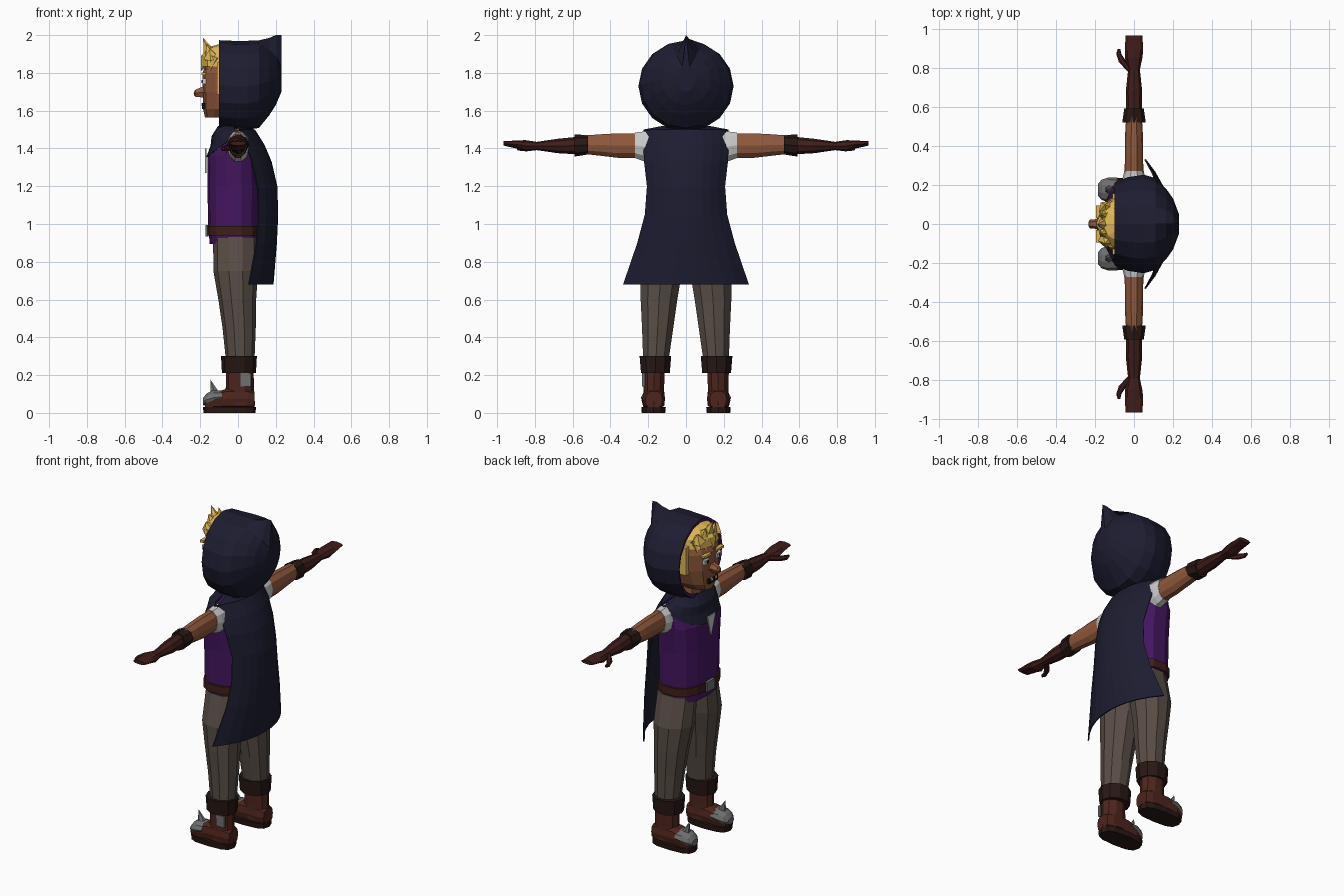
import bpy, bmesh, math
from mathutils import Vector

if "Cube" in bpy.data.objects:
    bpy.data.objects.remove(bpy.data.objects["Cube"])

MATS = {}
COL = dict(navy=(.012, .012, .03), purple=(.06, .008, .12), skin=(.28, .10, .045), glove=(.05, .012, .01),
           cuff=(.02, .009, .007), pants=(.10, .075, .06), boot=(.075, .018, .012), white=(.6, .6, .6),
           steel=(.16, .16, .16), gold=(.75, .48, .09), belt=(.05, .014, .01), black=(.01, .006, .006))


def mat(key):
    if key not in MATS:
        MATS[key] = bpy.data.materials.new(key)
        MATS[key].diffuse_color = (*COL[key], 1)
    return MATS[key]


def finish(name, bm, color, mirror=False, thick=0, lining=None):
    bmesh.ops.recalc_face_normals(bm, faces=bm.faces)
    me = bpy.data.meshes.new(name)
    bm.to_mesh(me)
    bm.free()
    ob = bpy.data.objects.new(name, me)
    bpy.context.collection.objects.link(ob)
    me.materials.append(mat(color))
    if lining:
        me.materials.append(mat(lining))
    if thick:
        s = ob.modifiers.new("thickness", 'SOLIDIFY')
        s.thickness, s.offset = thick, -1
        if lining:
            s.material_offset = s.material_offset_rim = 1
    if mirror:
        m = ob.modifiers.new("mirror", 'MIRROR')
        m.use_axis = (False, True, False)
    return ob


def loft(name, axis, rings, color, n=10, p=2, caps=(True, True), tweak=None, **kw):
    """Rings are (position, centre1, centre2, radius1, radius2) along an axis; p squares the section."""
    bm = bmesh.new()
    rows = []
    for t, c1, c2, r1, r2 in rings:
        row = []
        for i in range(n):
            a = 2 * math.pi * i / n
            c, s = math.cos(a), math.sin(a)
            u = c1 + r1 * math.copysign(abs(c) ** (2 / p), c)
            v = c2 + r2 * math.copysign(abs(s) ** (2 / p), s)
            co = {'x': (t, u, v), 'y': (u, t, v), 'z': (u, v, t)}[axis]
            row.append(bm.verts.new(tweak(Vector(co)) if tweak else co))
        rows.append(row)
    for a, b in zip(rows, rows[1:]):
        for i in range(n):
            j = (i + 1) % n
            bm.faces.new((a[i], a[j], b[j], b[i]))
    for row, cap in zip((rows[0], rows[-1]), caps):
        if cap:
            bm.faces.new(row)
    return finish(name, bm, color, **kw)


def patch(name, fn, nu, nv, color, **kw):
    """Open sheet from fn(u in -1..1, row)."""
    bm = bmesh.new()
    g = [[bm.verts.new(fn(-1 + 2 * i / nu, j)) for i in range(nu + 1)] for j in range(nv)]
    for j in range(nv - 1):
        for i in range(nu):
            bm.faces.new((g[j][i], g[j][i + 1], g[j + 1][i + 1], g[j + 1][i]))
    return finish(name, bm, color, **kw)


def box(name, loc, size, color, **kw):
    bm = bmesh.new()
    bmesh.ops.create_cube(bm, size=1)
    for v in bm.verts:
        v.co = Vector(loc) + Vector(a * b for a, b in zip(v.co, size))
    return finish(name, bm, color, **kw)


def spike(name, base, tip, r, color, n=5, **kw):
    bm = bmesh.new()
    base, tip = Vector(base), Vector(tip)
    q = (tip - base).to_track_quat('Z', 'Y')
    ring = [bm.verts.new(base + q @ Vector((r * math.cos(k * 2 * math.pi / n), r * math.sin(k * 2 * math.pi / n), 0)))
            for k in range(n)]
    top = bm.verts.new(tip)
    bm.faces.new(ring)
    for k in range(n):
        bm.faces.new((ring[k], ring[(k + 1) % n], top))
    return finish(name, bm, color, **kw)


# legs and boots
M = dict(mirror=True)
loft("trouser_legs", 'z', [(.93, -.012, .10, .12, .098), (.75, -.012, .13, .118, .115), (.6, -.004, .143, .1, .102),
     (.45, .006, .15, .088, .087), (.27, .012, .16, .075, .07)], 'pants', **M)
loft("boot_cuffs", 'z', [(.21, .005, .162, .09, .08), (.30, .005, .162, .095, .088)], 'cuff', **M)
loft("boot_shafts", 'z', [(.04, .01, .17, .08, .06), (.13, .01, .17, .075, .057), (.23, .01, .17, .072, .06)], 'boot', **M)
loft("boot_feet", 'x', [(.088, .17, .07, .045, .045), (.05, .17, .075, .06, .055), (-.06, .172, .075, .06, .055),
     (-.12, .175, .065, .06, .045), (-.175, .175, .05, .04, .03)], 'boot', p=3, **M)
loft("boot_soles", 'z', [(0, -.045, .172, .138, .062), (.032, -.045, .172, .14, .065)], 'cuff', n=12, p=3, **M)
loft("toe_caps", 'x', [(-.085, .175, .085, .062, .035), (-.13, .175, .08, .064, .042), (-.165, .175, .07, .052, .036),
     (-.185, .175, .06, .03, .02)], 'steel', **M)
spike("toe_spikes", (-.125, .175, .11), (-.147, .175, .178), .024, 'steel', n=6, **M)
box("boot_buckle", (.04, -.225, .175), (.055, .014, .07), 'steel')

# torso
loft("tunic", 'z', [(.895, -.02, 0, .13, .19), (1.0, -.022, 0, .136, .195), (1.2, -.022, 0, .14, .198),
     (1.36, -.025, 0, .135, .215), (1.45, -.015, 0, .105, .215), (1.49, 0, 0, .07, .17)], 'purple', n=14, p=2.5)
loft("belt", 'z', [(.94, -.022, 0, .143, .203), (.99, -.022, 0, .143, .204)], 'belt', n=14, p=2.5)
box("belt_buckle", (-.165, 0, .965), (.016, .07, .06), 'steel')
bm = bmesh.new()
bm.faces.new([bm.verts.new(c) for c in ((-.168, -.04, 1.40), (-.168, .04, 1.40), (-.166, 0, 1.27))])
finish("shirt_front", bm, 'white', thick=.008)

# arms and gloves
loft("sleeve_trim", 'y', [(.19, 0, 1.41, .06, .088), (.235, 0, 1.412, .058, .08), (.27, 0, 1.417, .05, .071)], 'white', **M)
loft("arms", 'y', [(.2, 0, 1.415, .048, .068), (.36, 0, 1.415, .047, .068), (.45, 0, 1.418, .046, .06),
     (.55, 0, 1.42, .04, .05)], 'skin', **M)
loft("glove_cuffs", 'y', [(.52, 0, 1.42, .06, .052), (.59, 0, 1.415, .05, .058)], 'cuff', n=8, **M)
loft("gloves", 'y', [(.58, 0, 1.415, .04, .046), (.68, 0, 1.413, .042, .038), (.79, 0, 1.413, .03, .022),
     (.85, -.002, 1.414, .045, .03), (.89, 0, 1.42, .047, .022), (.965, 0, 1.427, .043, .012)], 'glove', n=8, **M)
loft("thumbs", 'y', [(.78, -.018, 1.41, .015, .016), (.83, -.058, 1.402, .02, .017), (.87, -.078, 1.398, .013, .014),
     (.895, -.077, 1.398, .007, .008)], 'glove', n=6, **M)

# cape: rows of (height, half width, middle depth, edge depth)
ROWS = [(1.5, .22, .09, .01), (1.42, .226, .14, .045), (1.33, .222, .178, .075), (1.2, .207, .208, .105),
        (1.05, .218, .213, .11), (.9, .258, .206, .1), (.68, .333, .188, .06)]


def cape(u, j):
    z, w, mid, edge = ROWS[j]
    return mid + (edge - mid) * abs(u) ** 2.2, w * u, z


patch("cape", cape, 10, len(ROWS), 'navy', thick=.008)


# cowl draped over the shoulders and chest
def cowl(u, j):
    a = u * math.pi / 2
    c, s = math.cos(a), math.sin(a)
    x0, rx, ry, z0, dz = [(-.02, .085, .12, 1.52, .0), (-.02, .12, .19, 1.505, .04), (0, .145, .225, 1.495, .08),
                          (0, .168, .225, 1.48, .125)][j]
    return x0 - rx * c, ry * s, z0 - dz * c


patch("cowl_front", cowl, 10, 4, 'navy', thick=.01)
patch("cowl_back", lambda u, j: (.015 + .075 * math.cos(u * 1.57) * (j == 1) - .015 * (j == 0),
      (.12, .225)[j] * u, (1.52, 1.5)[j]), 8, 2, 'navy', thick=.01)


# hood with a raised peak and flattened base
def peak(v):
    if abs(v.y) < .01 and v.z > 1.8 and v.x > .12:
        v.z = 2.0 if v.x > .18 else 1.985
    v.z = max(v.z, 1.5)
    return v


loft("hood", 'x', [(-.10, 0, 1.735, .213, .238), (-.03, 0, 1.73, .24, .24), (.05, 0, 1.73, .252, .24),
     (.11, 0, 1.74, .235, .232), (.165, 0, 1.755, .18, .18), (.2, 0, 1.765, .13, .135), (.23, 0, 1.77, .05, .07)],
     'navy', n=16, caps=(False, True), tweak=peak, thick=.018, lining='purple')

# head and face
loft("neck", 'z', [(1.46, -.02, 0, .075, .075), (1.62, -.03, 0, .075, .075)], 'skin', n=8)
loft("head", 'z', [(1.565, -.06, 0, .115, .07), (1.61, -.04, 0, .145, .115), (1.70, -.03, 0, .157, .145),
     (1.80, -.03, 0, .157, .15), (1.88, -.02, 0, .14, .13), (1.93, -.01, 0, .08, .08)], 'skin', n=12, p=2.4)
spike("nose", (-.175, 0, 1.70), (-.236, 0, 1.69), .036, 'skin', n=6)
loft("nose_tip", 'x', [(-.18, 0, 1.70, .026, .035), (-.225, 0, 1.692, .022, .022), (-.234, 0, 1.69, .01, .01)], 'skin', n=6)
box("eyes", (-.178, .06, 1.755), (.022, .045, .028), 'white', **M)
box("pupils", (-.185, .058, 1.755), (.014, .014, .016), 'black', **M)
box("eyebrows", (-.182, .062, 1.795), (.025, .065, .014), 'gold', **M)
box("mouth", (-.182, 0, 1.625), (.016, .085, .03), 'black')
box("teeth", (-.188, .02, 1.633), (.01, .014, .014), 'white', **M)

# hair
loft("hair_cap", 'z', [(1.835, -.03, 0, .163, .155), (1.89, -.028, 0, .165, .14), (1.935, -.03, 0, .13, .1),
     (1.955, -.03, 0, .06, .05)], 'gold', n=10)
box("sideburns", (-.075, .142, 1.77), (.07, .03, .17), 'gold', **M)
for k, (y, z) in enumerate([(-.09, 1.93), (-.045, 1.955), (0, 1.985), (.045, 1.955), (.09, 1.93)]):
    spike(f"hair_tuft_{k}", (-.14, y * .9, 1.88), (-.185 + abs(y) * .4, y * 1.1, z), .045, 'gold')
    spike(f"fringe_{k}", (-.165 + abs(y) * .5, y, 1.88), (-.195 + abs(y) * .5, y * 1.1, 1.81), .035, 'gold')

for m in bpy.data.materials:
    if m.users and not m.is_grease_pencil:
        m.use_nodes = True
        m.node_tree.nodes["Principled BSDF"].inputs["Base Color"].default_value = m.diffuse_color
